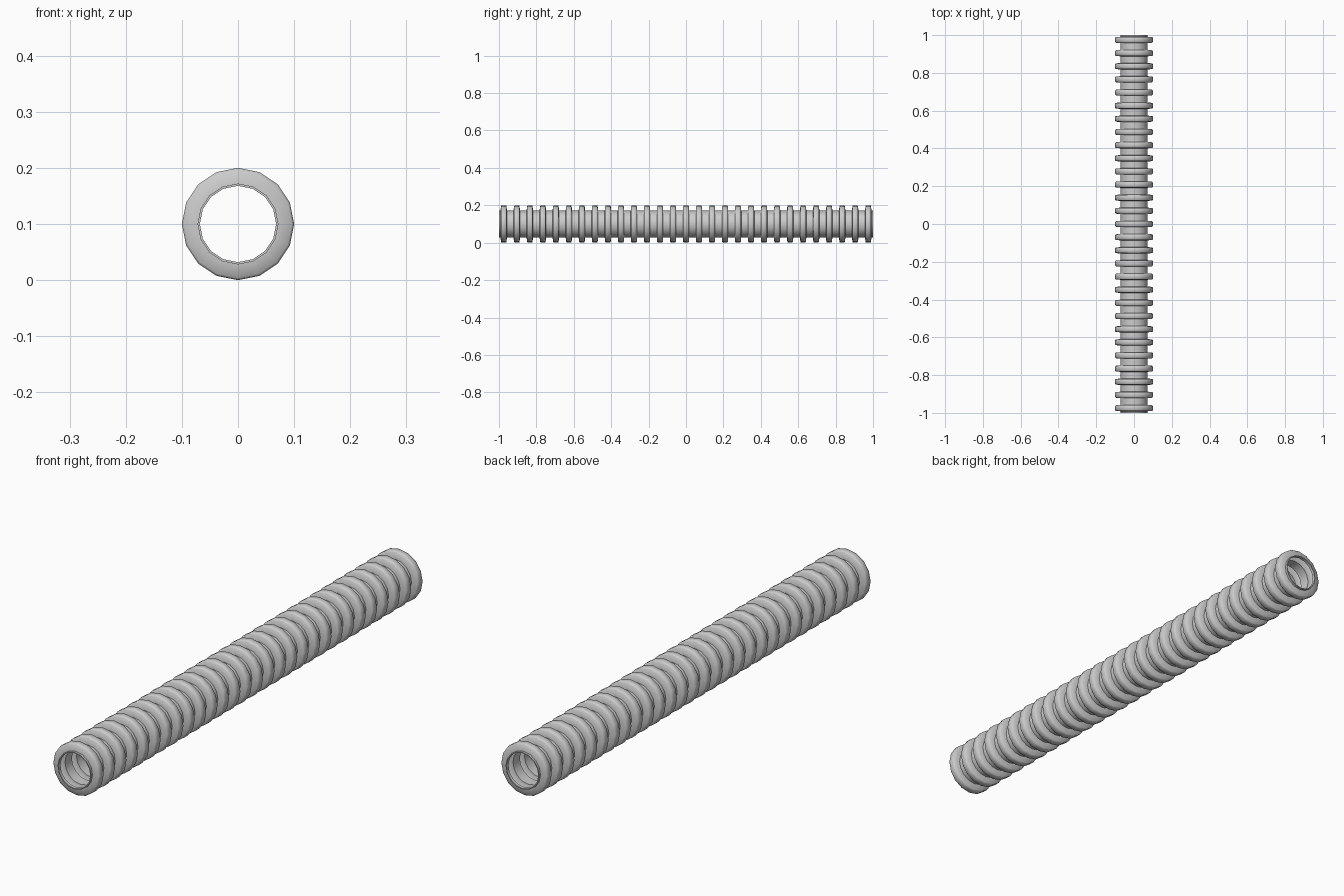
import bpy, bmesh, math

if "Cube" in bpy.data.objects:
    bpy.data.objects.remove(bpy.data.objects["Cube"])

SIDES = 16
RIBS = 29
PITCH = 0.0696
WALL = 0.004
R_GROOVE, R_RIB = 0.072, 0.1

# One rib: (offset along the tube, radius)
RIB = [(-0.017, R_GROOVE), (-0.015, 0.096), (-0.011, R_RIB),
       (0.011, R_RIB), (0.015, 0.096), (0.017, R_GROOVE)]

# Outer wall profile from end to end
outer = [(-1.0, R_GROOVE)]
for i in range(RIBS):
    c = (i - (RIBS - 1) / 2) * PITCH
    outer += [(c + dy, r) for dy, r in RIB]
outer.append((1.0, R_GROOVE))

# Inner wall follows the corrugation, returning to the start
inner = []
for i in range(len(outer) - 1, -1, -1):
    y, r = outer[i]
    if 0 < i < len(outer) - 1:
        k = (i - 1) % len(RIB)
        y += WALL * 0.8 if k < 3 else -WALL * 0.8
    inner.append((y, r - WALL))
profile = outer + inner

# Revolve the closed profile around the y axis
bm = bmesh.new()
rings = []
for y, r in profile:
    rings.append([bm.verts.new((r * math.sin(2 * math.pi * s / SIDES), y,
                                0.1 + r * math.cos(2 * math.pi * s / SIDES)))
                  for s in range(SIDES)])
for i, a in enumerate(rings):
    b = rings[(i + 1) % len(rings)]
    for s in range(SIDES):
        t = (s + 1) % SIDES
        bm.faces.new((a[s], a[t], b[t], b[s]))
bmesh.ops.recalc_face_normals(bm, faces=bm.faces)

mesh = bpy.data.meshes.new("corrugated_pipe")
bm.to_mesh(mesh)
bm.free()
pipe = bpy.data.objects.new("corrugated_pipe", mesh)
bpy.context.collection.objects.link(pipe)
bpy.context.view_layer.objects.active = pipe
pipe.select_set(True)
bpy.ops.object.shade_smooth_by_angle(angle=math.radians(50))
